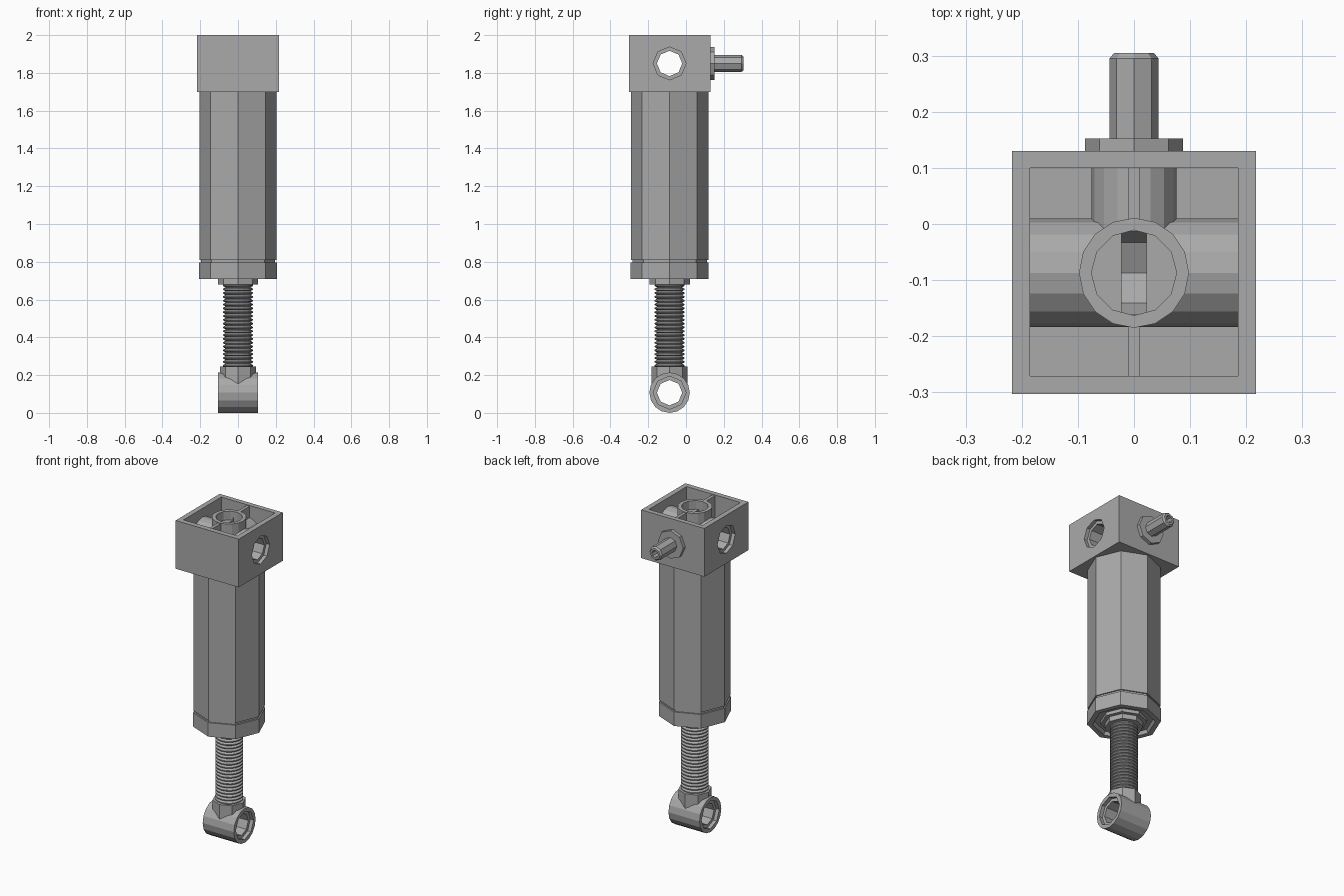
import bpy, bmesh
from math import cos, sin, tau

if "Cube" in bpy.data.objects:
    bpy.data.objects.remove(bpy.data.objects["Cube"])

grey = bpy.data.materials.new("light grey")
grey.use_nodes = True
grey.diffuse_color = (0.4, 0.4, 0.4, 1)
grey.node_tree.nodes["Principled BSDF"].inputs["Base Color"].default_value = (0.4, 0.4, 0.4, 1)

AXIS_Y = -0.087   # main axis of the cylinder
PORT_Z = 1.85     # height of the cross bore and the port
EYE_Z = 0.107     # height of the lower eye
MAP = {"x": lambda u, v, h: (h, u, v),
       "y": lambda u, v, h: (u, h, v),
       "z": lambda u, v, h: (u, v, h)}


def finish(name, bm):
    bmesh.ops.recalc_face_normals(bm, faces=bm.faces)
    mesh = bpy.data.meshes.new(name)
    bm.to_mesh(mesh)
    bm.free()
    mesh.materials.append(grey)
    obj = bpy.data.objects.new(name, mesh)
    bpy.context.collection.objects.link(obj)
    return obj


def lathe(name, profile, sides=8, axis="z", centre=(0, AXIS_Y, 0)):
    """Closed solid turned from (radius, height) points."""
    bm = bmesh.new()
    rings = []
    for r, h in profile:
        ring = []
        for i in range(sides):
            a = tau * i / sides
            p = MAP[axis](r * cos(a), r * sin(a), h)
            ring.append(bm.verts.new([c + d for c, d in zip(p, centre)]))
        rings.append(ring)
    for low, high in zip(rings, rings[1:]):
        for i in range(sides):
            j = (i + 1) % sides
            bm.faces.new((low[i], low[j], high[j], high[i]))
    bm.faces.new(rings[0])
    bm.faces.new(rings[-1])
    return finish(name, bm)


def rod(name, r, h0, h1, sides=8, axis="z", centre=(0, AXIS_Y, 0)):
    return lathe(name, [(r, h0), (r, h1)], sides, axis, centre)


def box(name, low, high):
    bm = bmesh.new()
    bmesh.ops.create_cube(bm, size=1)
    for v in bm.verts:
        v.co = [(a + b) / 2 + c * (b - a) for a, b, c in zip(low, high, v.co)]
    return finish(name, bm)


def combine(obj, steps):
    """Apply union / difference steps in order, then drop the tools."""
    for operation, tool in steps:
        mod = obj.modifiers.new("cut", "BOOLEAN")
        mod.operation, mod.solver, mod.object = operation, "EXACT", tool
        bpy.context.view_layer.update()
        graph = bpy.context.evaluated_depsgraph_get()
        mesh = bpy.data.meshes.new_from_object(obj.evaluated_get(graph))
        obj.modifiers.clear()
        obj.data = mesh
        bpy.data.objects.remove(tool)


def bore_cutters(centre, half):
    """Stepped octagonal hole along x."""
    cuts = [rod("bore", 0.067, -0.4, 0.4, 8, "x", centre)]
    for s in (-1, 1):
        cuts.append(rod("counterbore", 0.087, s * (half - 0.022), s * 0.4, 8, "x", centre))
    return cuts


# Head: open box with cross pipe, port pipe, centre tube and ribs
port = (0, AXIS_Y, PORT_Z)
head = box("head", (-0.217, -0.303, 1.7), (0.217, 0.13, 2))
steps = [("DIFFERENCE", box("cavity", (-0.185, -0.271, 1.735), (0.185, 0.1, 2.1)))]
steps += [("UNION", t) for t in (
    rod("cross_pipe", 0.097, -0.2, 0.2, 16, "x", port),
    rod("port_pipe", 0.076, 0, 0.2, 16, "y", port),
    rod("centre_tube", 0.098, 1.72, 1.998, 16),
    box("rib", (-0.01, -0.285, 1.72), (0.01, 0.115, 1.995)))]
steps += [("DIFFERENCE", t) for t in bore_cutters(port, 0.217) + [
    rod("tube_bore", 0.076, 1.944, 2.1, 12),
    rod("groove", 0.076, -0.022, 0.022, 8, "x", port),
    box("slot", (-0.022, AXIS_Y - 0.074, PORT_Z), (0.022, AXIS_Y + 0.074, 1.96))]]
combine(head, steps)

# Rear port: octagonal collar and hollow chamfered nozzle
back = (0, 0, PORT_Z)
rod("port_collar", 0.087, 0.125, 0.152, 8, "y", back)
lathe("port_nozzle", [(0.044, 0.14), (0.044, 0.295), (0.035, 0.305),
                      (0.022, 0.305), (0.022, 0.2)], 8, "y", back)

# Barrel, with a shallow groove above the end cap and a recessed underside
lathe("barrel", [(0.205, 1.705), (0.205, 0.81), (0.197, 0.81), (0.197, 0.797),
                 (0.206, 0.797), (0.206, 0.71), (0.175, 0.71), (0.165, 0.73),
                 (0.13, 0.73), (0.13, 0.71)])
rod("rod_collar", 0.107, 0.68, 0.72)

# Threaded piston rod
TURNS = 22
pitch = (0.685 - 0.24) / TURNS
thread = []
for i in range(TURNS):
    z = 0.24 + i * pitch
    thread += [(0.066, z), (0.079, z + pitch * 0.35), (0.079, z + pitch * 0.65)]
thread.append((0.066, 0.685))
lathe("threaded_rod", thread, 16)

# Lower eye with neck and stepped hole
eye_centre = (0, AXIS_Y, EYE_Z)
eye = rod("rod_eye", 0.107, -0.107, 0.107, 16, "x", eye_centre)
neck = rod("neck", 0.095, EYE_Z, 0.245)
combine(eye, [("UNION", neck)] +
        [("DIFFERENCE", t) for t in bore_cutters(eye_centre, 0.107)])
